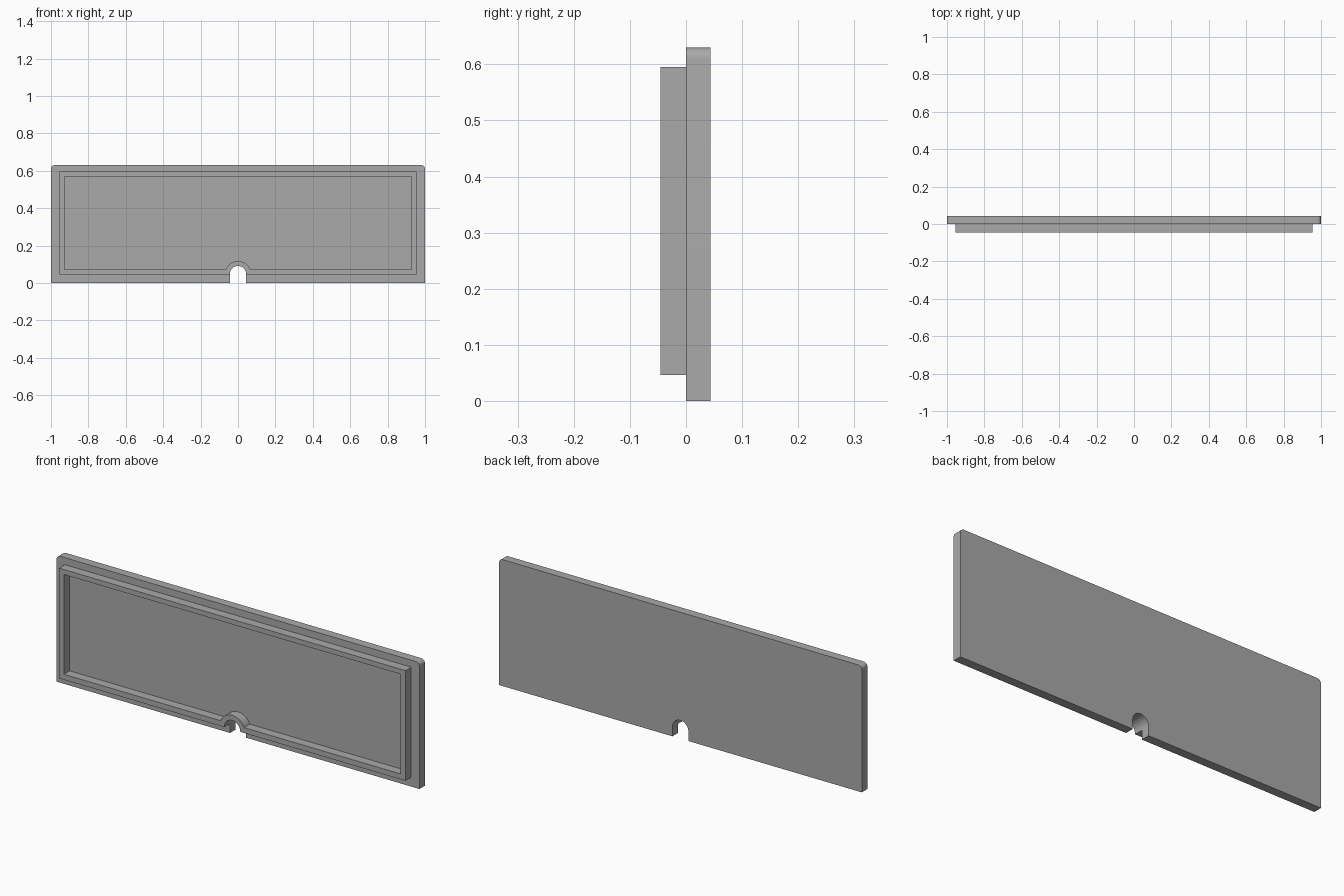
import bpy
import bmesh
from math import cos, sin, pi, asin

cube = bpy.data.objects.get("Cube")
if cube:
    bpy.data.objects.remove(cube, do_unlink=True)

grey = bpy.data.materials.new("plain grey")
grey.use_nodes = True
colour = (0.4, 0.4, 0.4, 1)
grey.diffuse_color = colour
grey.node_tree.nodes["Principled BSDF"].inputs["Base Color"].default_value = colour

ARCH_Z = 0.047     # centre height of the cable notch
NOTCH_R = 0.044
RIM_R = 0.07


def arc(cx, cz, r, start, end, steps):
    return [(cx + r * cos(start + (end - start) * i / steps),
             cz + r * sin(start + (end - start) * i / steps))
            for i in range(steps + 1)]


def finish(name, bm):
    bmesh.ops.recalc_face_normals(bm, faces=bm.faces)
    mesh = bpy.data.meshes.new(name)
    bm.to_mesh(mesh)
    bm.free()
    mesh.materials.append(grey)
    obj = bpy.data.objects.new(name, mesh)
    bpy.context.collection.objects.link(obj)
    bpy.ops.object.select_all(action='DESELECT')
    obj.select_set(True)
    bpy.context.view_layer.objects.active = obj
    bpy.ops.object.shade_smooth_by_angle(angle=pi / 6)
    return obj


def add_loop(bm, points, y):
    return [bm.verts.new((x, y, z)) for x, z in points]


def bridge(bm, a, b):
    for i in range(len(a)):
        j = (i + 1) % len(a)
        bm.faces.new((a[i], a[j], b[j], b[i]))


# Back plate with rounded top corners and an arched notch at the bottom
W, H, R = 1.0, 0.63, 0.02
outline = [(-W, 0)]
outline += arc(-W + R, H - R, R, pi, pi / 2, 6)
outline += arc(W - R, H - R, R, pi / 2, 0, 6)
outline += [(W, 0), (NOTCH_R, 0)]
outline += arc(0, ARCH_Z, NOTCH_R, 0, pi, 24)
outline += [(-NOTCH_R, 0)]
bm = bmesh.new()
front, back = add_loop(bm, outline, 0), add_loop(bm, outline, 0.044)
bm.faces.new(front)
bm.faces.new(back)
bridge(bm, front, back)
finish("back_plate", bm)


# Raised rim: two matching loops that both step over the notch
def rim_loop(x, low, high, radius):
    a = asin((low - ARCH_Z) / radius)
    return [(-x, low), (-x, high), (x, high), (x, low)] + \
        arc(0, ARCH_Z, radius, a, pi - a, 24)


outer = rim_loop(0.955, 0.046, 0.595, NOTCH_R)
inner = rim_loop(0.928, 0.073, 0.57, RIM_R)
bm = bmesh.new()
out_f, in_f = add_loop(bm, outer, -0.045), add_loop(bm, inner, -0.045)
out_b, in_b = add_loop(bm, outer, 0), add_loop(bm, inner, 0)
bridge(bm, out_f, in_f)
bridge(bm, out_b, in_b)
bridge(bm, out_f, out_b)
bridge(bm, in_f, in_b)
finish("raised_rim", bm)
